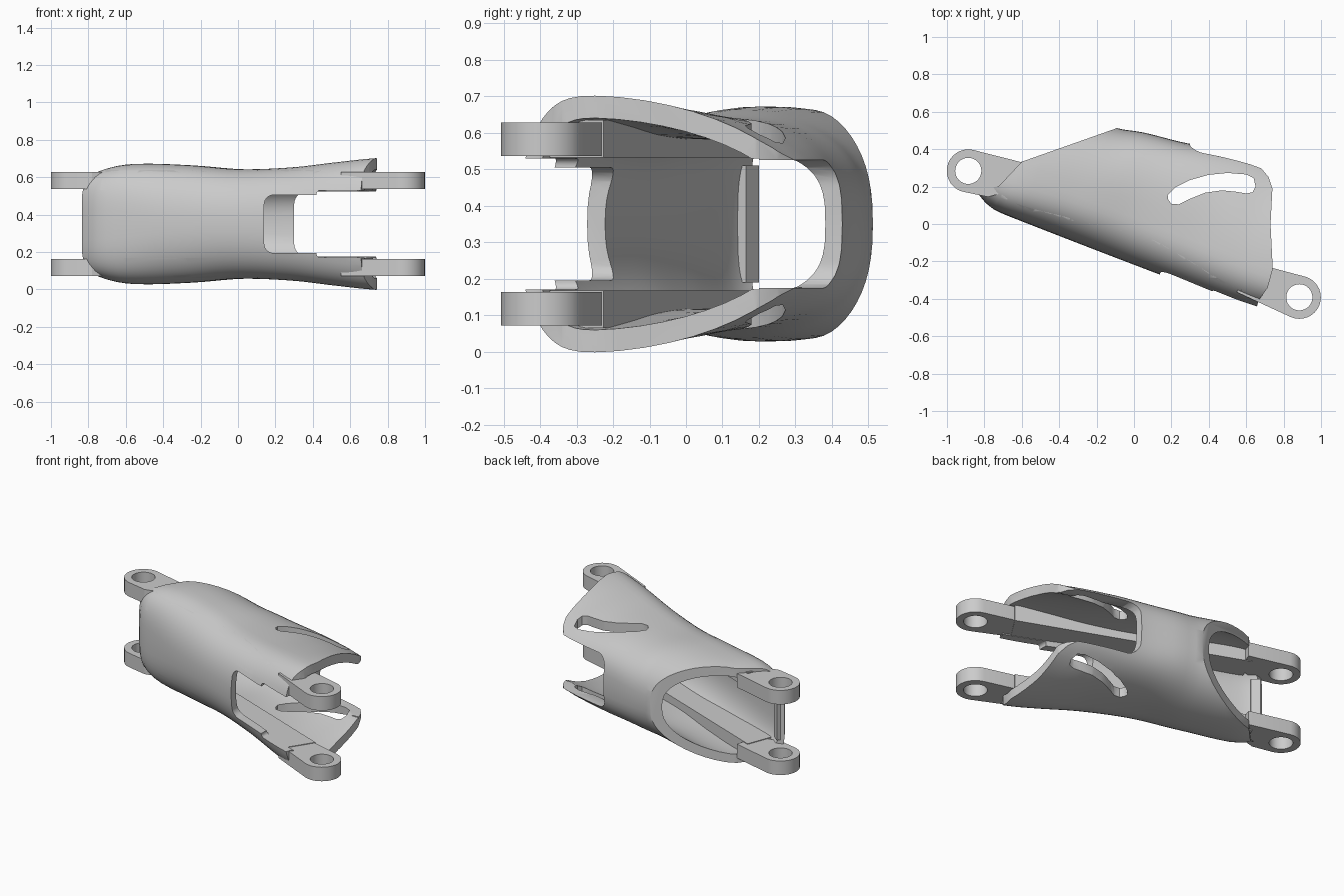
import bpy, bmesh, math
from mathutils import Vector
from mathutils.geometry import convex_hull_2d

cube = bpy.data.objects.get("Cube")
if cube:
    bpy.data.objects.remove(cube, do_unlink=True)

MID = 0.35                      # height of the mirror plane
C, S = 0.934, 0.356             # direction of the sleeve's long axis


def to_xy(u, v):
    return (C * u + S * v, -S * u + C * v)


def finish(name, bm):
    bmesh.ops.recalc_face_normals(bm, faces=bm.faces)
    mesh = bpy.data.meshes.new(name)
    bm.to_mesh(mesh)
    bm.free()
    obj = bpy.data.objects.new(name, mesh)
    bpy.context.collection.objects.link(obj)
    return obj


def prism(name, outline, low, high, axis="z"):
    """Extrude an outline along z, or an xz outline along y."""
    bm = bmesh.new()
    rings = []
    for h in (low, high):
        rings.append([bm.verts.new((a, b, h) if axis == "z" else (a, h, b))
                      for a, b in outline])
    n = len(outline)
    for i in range(n):
        j = (i + 1) % n
        bm.faces.new((rings[0][i], rings[0][j], rings[1][j], rings[1][i]))
    bm.faces.new(rings[0])
    bm.faces.new(rings[1])
    return finish(name, bm)


def boolean(obj, tool, operation, keep=False):
    mod = obj.modifiers.new("cut", "BOOLEAN")
    mod.operation, mod.object, mod.solver = operation, tool, "EXACT"
    graph = bpy.context.evaluated_depsgraph_get()
    mesh = bpy.data.meshes.new_from_object(obj.evaluated_get(graph))
    obj.modifiers.clear()
    obj.data = mesh
    if not keep:
        bpy.data.objects.remove(tool, do_unlink=True)


def smooth(obj, angle=35):
    bpy.ops.object.select_all(action="DESELECT")
    obj.select_set(True)
    bpy.context.view_layer.objects.active = obj
    bpy.ops.object.shade_smooth_by_angle(angle=math.radians(angle))


def curve_through(keys, u):
    """Smooth interpolation through (u, value) keys."""
    for i in range(len(keys) - 1):
        if u <= keys[i + 1][0]:
            break
    p = [keys[max(0, min(len(keys) - 1, k))] for k in range(i - 1, i + 3)]
    (a, fa), (b, fb), (c, fc), (d, fd) = p
    t = (u - b) / (c - b)
    m0 = (fc - fa) / (c - a) * (c - b)
    m1 = (fd - fb) / (d - b) * (c - b)
    return (fb * (2*t**3 - 3*t**2 + 1) + m0 * (t**3 - 2*t**2 + t)
            + fc * (3*t**2 - 2*t**3) + m1 * (t**3 - t**2))


# Sleeve profiles along its axis
HEIGHT = [(-0.9, 0.26), (-0.78, 0.288), (-0.62, 0.32), (-0.3, 0.315),
          (0, 0.293), (0.3, 0.303), (0.55, 0.33), (0.78, 0.352), (0.95, 0.355)]
FRONT = [(-0.9, -0.11), (-0.83, -0.15), (-0.75, -0.19), (-0.6, -0.2),
         (0.5, -0.203), (0.75, -0.195), (0.95, -0.17)]
BACK = [(-0.9, 0.4), (-0.27, 0.446), (-0.13, 0.475), (0.13, 0.508),
        (0.44, 0.585), (0.6, 0.605), (0.95, 0.61)]
# Squareness of the front and back halves of the cross-section
FRONT_POWER = [(-0.9, 3.8), (-0.7, 3.2), (-0.35, 2.4), (0.3, 2.35), (0.7, 2.6), (0.95, 2.6)]
BACK_POWER = [(-0.9, 2.4), (-0.27, 2.45), (0.13, 3), (0.44, 2.3), (0.6, 2), (0.95, 2)]
RIDGE = 0.03


def loft(name, inset, stretch, steps=36, sides=56):
    bm = bmesh.new()
    rings = []
    for i in range(steps + 1):
        u = -0.88 + 1.8 * i / steps
        h = curve_through(HEIGHT, u) - inset * 1.3
        f = RIDGE - curve_through(FRONT, u) - inset
        b = curve_through(BACK, u) - RIDGE - inset
        ring = []
        for k in range(sides):
            a = 2 * math.pi * k / sides
            ca, sa = math.cos(a), math.sin(a)
            e = 2 / curve_through(BACK_POWER if ca > 0 else FRONT_POWER, u)
            v = RIDGE + math.copysign(abs(ca) ** e, ca) * (b if ca > 0 else f)
            z = MID + math.copysign(abs(sa) ** e, sa) * h
            ring.append(bm.verts.new((*to_xy(u * stretch, v), z)))
        rings.append(ring)
    for r, q in zip(rings, rings[1:]):
        for k in range(sides):
            j = (k + 1) % sides
            bm.faces.new((r[k], r[j], q[j], q[k]))
    bm.faces.new(rings[0])
    bm.faces.new(rings[-1])
    return finish(name, bm)


def rounded_window(x0, x1, half, r):
    """Window outline in xz with its left corners rounded."""
    pts = [(x1, MID - half), (x1, MID + half)]
    for sign, spans in ((1, range(0, 7)), (-1, range(6, -1, -1))):
        for k in spans:
            a = math.pi / 2 * k / 6
            pts.append((x0 + r - r * math.sin(a),
                        MID + sign * (half - r + r * math.cos(a))))
    return pts


# Hollow sleeve, trimmed to its plan outline
outer = loft("outer_form", 0, 1)
sleeve = loft("sleeve", 0, 1)
boolean(sleeve, loft("hollow", 0.046, 1.03), "DIFFERENCE")
plan = [(-0.77, 0.0), (-0.835, 0.17), (-0.72, 0.205), (-0.60, 0.333),
        (-0.09, 0.513), (-0.06, 0.6), (0.6, 0.6), (0.62, 0.325), (0.68, 0.298),
        (0.72, 0.25), (0.74, 0.19), (0.73, 0.0), (0.742, -0.24),
        (0.715, -0.34), (0.665, -0.41), (0.62, -0.6), (-0.4, -0.6)]
boolean(sleeve, prism("plan_trim", plan, -0.5, 1.5), "INTERSECT")

# Front, back and side windows
for x0, half, r, y0, y1 in ((0.14, 0.155, 0.05, -1, 0.2),
                            (0.42, 0.18, 0.02, -1, 0.2),
                            (0.30, 0.175, 0.07, 0.1, 1)):
    outline = rounded_window(x0, 1.5, half, r)
    boolean(sleeve, prism("window", outline, y0, y1, "y"), "DIFFERENCE")

# Curved slot through both flaps
slot = [(0.18, 0.155), (0.22, 0.195), (0.3, 0.235), (0.4, 0.263), (0.5, 0.273),
        (0.6, 0.265), (0.64, 0.245), (0.65, 0.2), (0.635, 0.17), (0.6, 0.163),
        (0.55, 0.172), (0.47, 0.18), (0.38, 0.167), (0.3, 0.135), (0.24, 0.105),
        (0.2, 0.108), (0.183, 0.13)]
boolean(sleeve, prism("slot", slot, -0.5, 1.5), "DIFFERENCE")
smooth(sleeve)


def circle(center, r, n=32):
    return [(center[0] + r * math.cos(2 * math.pi * k / n),
             center[1] + r * math.sin(2 * math.pi * k / n)) for k in range(n)]


# Hinge lugs and inner rails, upper and lower
lugs = {"right": ((-0.886, 0.284), [(-0.6, 0.33), (-0.65, 0.18), (-0.78, 0.145)]),
        "left": ((0.884, -0.392), [(0.55, -0.365), (0.6, -0.21), (0.74, -0.235)])}
for level, sign in (("upper", 1), ("lower", -1)):
    for side, (center, roots) in lugs.items():
        pts = [Vector(p) for p in circle(center, 0.115) + roots]
        outline = [pts[i] for i in convex_hull_2d(pts)]
        lug = prism(f"{level}_{side}_lug", outline, MID + sign * 0.186, MID + sign * 0.278)
        boolean(lug, prism("pin_hole", circle(center, 0.07), -0.5, 1.5), "DIFFERENCE")
        smooth(lug, 20)
    strip = [to_xy(u, v) for u, v in
             ((-0.72, -0.21), (0.7, -0.21), (0.755, 0.045), (-0.72, 0.045))]
    rail = prism(f"{level}_rail", strip, MID + sign * 0.182, MID + sign * 0.285)
    boolean(rail, outer, "INTERSECT", keep=True)
    smooth(rail)
bpy.data.objects.remove(outer, do_unlink=True)

# Upright stop at the hinge end of the front wall
stop = [(-0.82, 0.16), (-0.785, 0.12), (-0.755, 0.165), (-0.80, 0.2)]
prism("hinge_stop", stop, MID - 0.16, MID + 0.16)
